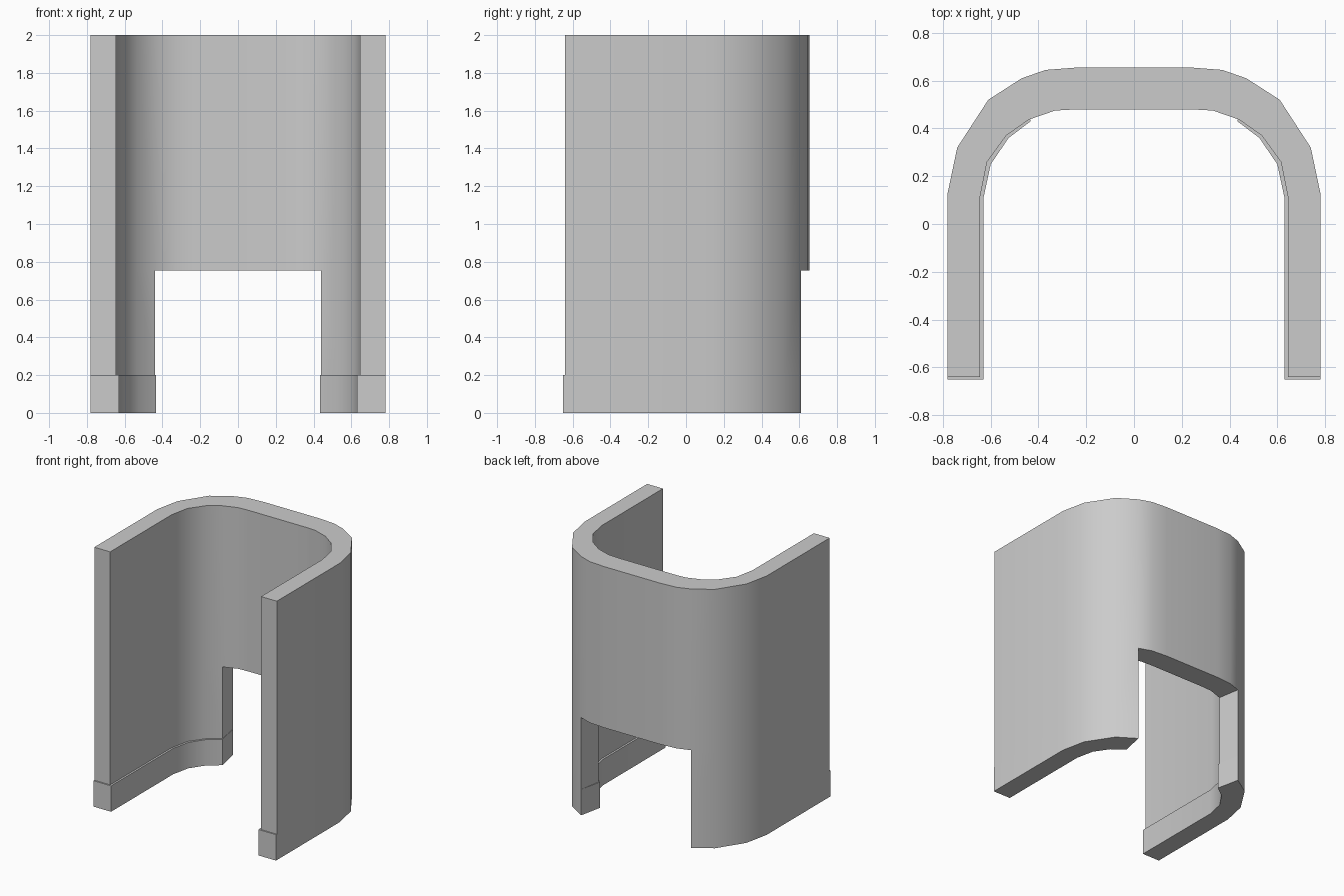
import bpy, bmesh

if "Cube" in bpy.data.objects:
    bpy.data.objects.remove(bpy.data.objects["Cube"])

# Plan of the right half, front to back centre
OUTER = [(.78, -.64), (.78, .13), (.74, .32), (.61, .52), (.47, .61), (.37, .645), (.24, .655)]
INNER = [(.645, -.64), (.645, .11), (.615, .26), (.535, .37), (.44, .437), (.33, .475), (.24, .48)]
BASE_INNER = [(.63, -.65), (.63, .11), (.60, .25), (.525, .36), (.433, .43)]
BASE_OUTER = [(.78, -.65)] + OUTER[1:5]
DOOR_TOP, BASE_TOP, TOP = .755, .2, 2.0


def mirrored(points):
    return points + [(-x, y) for x, y in reversed(points)]


def build_wall(name, outer, inner, levels, solid):
    """Fill the solid (column, row) cells of a thick wall; skin only exposed sides."""
    bm = bmesh.new()
    grid = {}

    def vert(side, i, k):
        key = (side, i, k)
        if key not in grid:
            x, y = (outer, inner)[side][i]
            grid[key] = bm.verts.new((x, y, levels[k]))
        return grid[key]

    def quad(*keys):
        bm.faces.new([vert(*k) for k in keys])

    for i, k in solid:
        for s in (0, 1):
            quad((s, i, k), (s, i + 1, k), (s, i + 1, k + 1), (s, i, k + 1))
        for di in (0, 1):
            if (i + 2 * di - 1, k) not in solid:
                j = i + di
                quad((0, j, k), (1, j, k), (1, j, k + 1), (0, j, k + 1))
        for dk in (0, 1):
            if (i, k + 2 * dk - 1) not in solid:
                h = k + dk
                quad((0, i, h), (0, i + 1, h), (1, i + 1, h), (1, i, h))
    bmesh.ops.recalc_face_normals(bm, faces=bm.faces)
    mesh = bpy.data.meshes.new(name)
    bm.to_mesh(mesh)
    bm.free()
    obj = bpy.data.objects.new(name, mesh)
    bpy.context.collection.objects.link(obj)
    bpy.ops.object.select_all(action='DESELECT')
    obj.select_set(True)
    bpy.context.view_layer.objects.active = obj
    bpy.ops.object.shade_smooth_by_angle(angle=0.55)


# Curved wall with the doorway left open at the back
cells = {(i, k) for i in range(13) for k in range(2) if k == 1 or not 4 <= i <= 8}
build_wall("curved_wall", mirrored(OUTER), mirrored(INNER), [BASE_TOP, DOOR_TOP, TOP], cells)

# Slightly thicker skirting base on each side of the doorway
build_wall("skirting_base", mirrored(BASE_OUTER), mirrored(BASE_INNER), [0, BASE_TOP],
           {(i, 0) for i in range(9) if i != 4})
